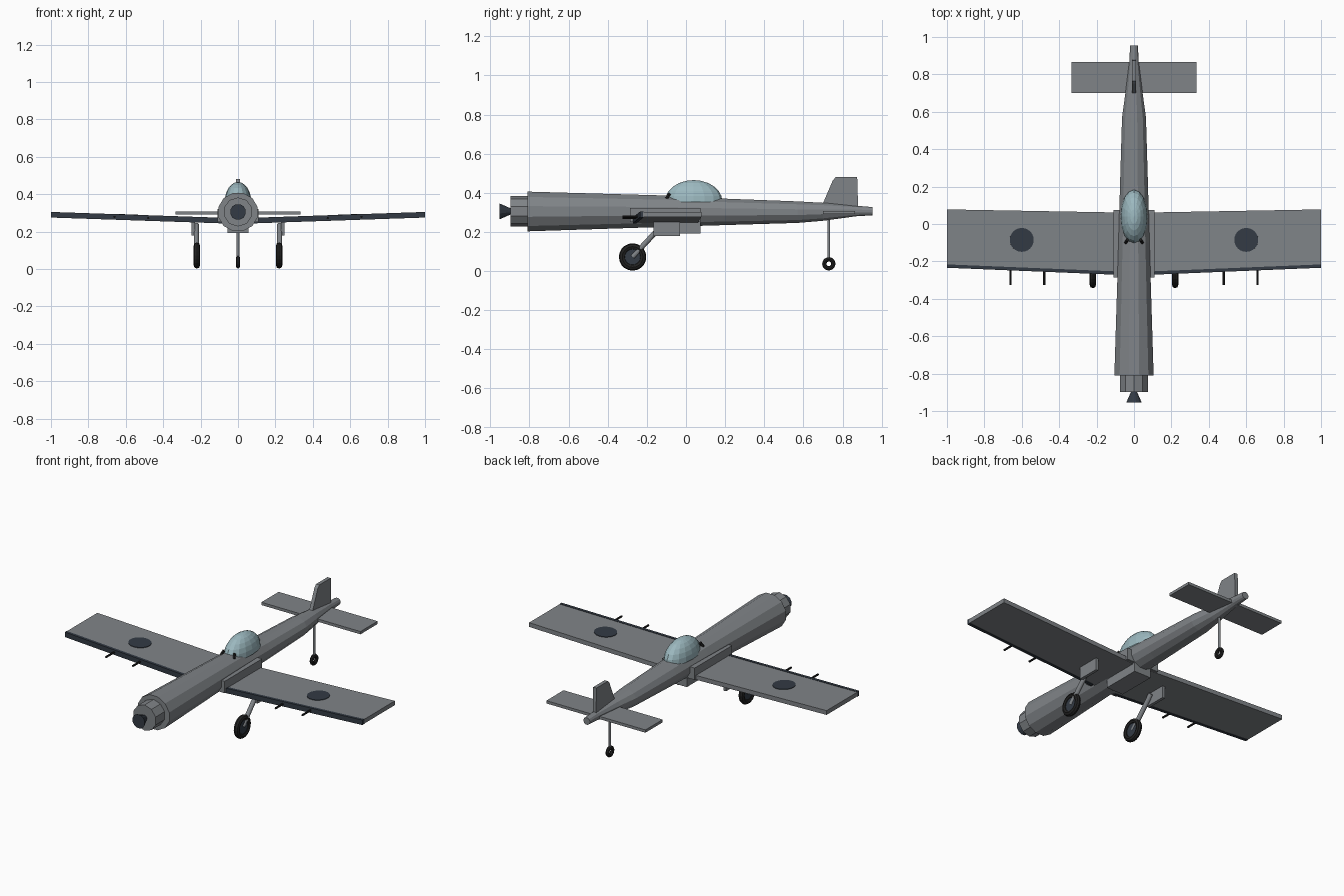
import bpy, bmesh, math
from mathutils import Vector, Matrix

if "Cube" in bpy.data.objects:
    bpy.data.objects.remove(bpy.data.objects["Cube"])


def mat(name, rgb):
    m = bpy.data.materials.new(name)
    m.diffuse_color = (*rgb, 1)
    m.use_nodes = True
    m.node_tree.nodes["Principled BSDF"].inputs["Base Color"].default_value = m.diffuse_color
    return m


GREY = mat("airframe_grey", (0.215, 0.23, 0.245))
NAVY = mat("navy", (0.033, 0.043, 0.058))
BLACK = mat("black", (0.015, 0.015, 0.015))
GLASS = mat("glass", (0.33, 0.48, 0.52))


def finish(name, bm, material=GREY):
    bmesh.ops.recalc_face_normals(bm, faces=bm.faces)
    me = bpy.data.meshes.new(name)
    bm.to_mesh(me)
    bm.free()
    ob = bpy.data.objects.new(name, me)
    bpy.context.collection.objects.link(ob)
    me.materials.append(material)
    return ob


def loft(name, rings, material=GREY):
    """Skin a list of equal-length point loops and cap both ends."""
    bm = bmesh.new()
    loops = [[bm.verts.new(p) for p in r] for r in rings]
    n = len(loops[0])
    for a, b in zip(loops, loops[1:]):
        for i in range(n):
            j = (i + 1) % n
            bm.faces.new((a[i], a[j], b[j], b[i]))
    bm.faces.new(loops[0])
    bm.faces.new(loops[-1])
    return finish(name, bm, material)


def ring(y, rx, z0, z1, n=12):
    zc, rz = (z0 + z1) / 2, (z1 - z0) / 2
    k = 1 / math.cos(math.pi / n)
    return [(rx * k * math.cos(a), y, zc + rz * k * math.sin(a))
            for a in ((i + 0.5) * math.tau / n for i in range(n))]


def box(name, x0, x1, y0, y1, z0, z1, material=GREY):
    return loft(name, [[(x0, y, z0), (x1, y, z0), (x1, y, z1), (x0, y, z1)]
                       for y in (y0, y1)], material)


def rod(name, p, q, r, material=GREY, n=12):
    p, q = Vector(p), Vector(q)
    bm = bmesh.new()
    rot = (q - p).to_track_quat('Z', 'Y').to_matrix().to_4x4()
    bmesh.ops.create_cone(bm, cap_ends=True, segments=n, radius1=r, radius2=r,
                          depth=(q - p).length, matrix=Matrix.Translation((p + q) / 2) @ rot)
    return finish(name, bm, material)


def tyre(name, x, y, z, major, minor):
    rings = []
    bm = bmesh.new()
    for i in range(20):
        a = i * math.tau / 20
        rings.append([])
        for j in range(8):
            b = j * math.tau / 8
            r = major + minor * math.cos(b)
            rings[-1].append(bm.verts.new((x + minor * math.sin(b),
                                           y + r * math.cos(a), z + r * math.sin(a))))
    for i in range(20):
        for j in range(8):
            a, b, k = rings[i], rings[(i + 1) % 20], (j + 1) % 8
            bm.faces.new((a[j], a[k], b[k], b[j]))
    return finish(name, bm, BLACK)


# Fuselage and nose
loft("fuselage", [ring(*s) for s in (
    (-0.81, 0.105, 0.203, 0.406), (-0.1, 0.083, 0.226, 0.386),
    (0.2, 0.075, 0.235, 0.37), (0.57, 0.064, 0.246, 0.356),
    (0.70, 0.046, 0.257, 0.349), (0.87, 0.025, 0.28, 0.334),
    (0.954, 0.021, 0.285, 0.327))])
loft("cowl_ring", [ring(y, 0.074, 0.231, 0.379, 10) for y in (-0.897, -0.8)])
loft("spinner", [ring(-0.954, 0.041, 0.264, 0.346), ring(-0.89, 0.013, 0.292, 0.318)], NAVY)

# Canopy and windscreen frame
bm = bmesh.new()
bmesh.ops.create_uvsphere(bm, u_segments=16, v_segments=12, radius=1,
                          matrix=Matrix.Translation((0, 0.039, 0.355))
                          @ Matrix.Diagonal((0.072, 0.147, 0.11, 1)))
bmesh.ops.bisect_plane(bm, geom=bm.verts[:] + bm.edges[:] + bm.faces[:],
                       plane_co=(0, 0, 0.352), plane_no=(0, 0, 1), clear_inner=True)
finish("canopy", bm, GLASS)
for s in (-1, 1):
    rod("gunsight", (s * 0.045, -0.1, 0.37), (s * 0.035, -0.085, 0.395), 0.009, BLACK, 6)

# Wing centre section and belly scoop
box("wing_root_fairing", -0.11, 0.11, -0.285, 0.074, 0.25, 0.322)
box("belly_scoop", -0.057, 0.057, -0.165, 0.074, 0.192, 0.25)


def wing_section(x, s, y0, y1, pad=0.0):
    z0, z1 = 0.243 + 0.034 * x - pad, 0.269 + 0.034 * x + pad
    return [(s * x, y0, z0), (s * x, y1, z0), (s * x, y1, z1), (s * x, y0, z1)]


for s in (-1, 1):
    # Wing with dark leading edge
    loft("wing", [wing_section(0, s, -0.262, 0.06), wing_section(1, s, -0.22, 0.078)])
    loft("leading_edge", [wing_section(0.08, s, -0.272, -0.254, 0.002),
                          wing_section(1, s, -0.234, -0.216, 0.002)], NAVY)
    # Round marking
    bm = bmesh.new()
    bmesh.ops.create_cone(bm, cap_ends=True, segments=24, radius1=0.064, radius2=0.064,
                          depth=0.006, matrix=Matrix.Translation((s * 0.6, -0.085, 0.2895))
                          @ Matrix.Rotation(-s * math.atan(0.034), 4, 'Y'))
    finish("wing_roundel", bm, NAVY)
    # Gun barrels
    for x in (0.48, 0.66):
        z = 0.256 + 0.034 * x
        rod("gun_barrel", (s * x, -0.325, z), (s * x, -0.2, z), 0.006, BLACK, 8)
    # Main landing gear
    box("gear_door", s * 0.23, s * 0.248, -0.165, -0.03, 0.178, 0.255)
    rod("gear_strut", (s * 0.222, -0.273, 0.072), (s * 0.222, -0.12, 0.237), 0.0135)
    tyre("main_wheel", s * 0.22, -0.273, 0.072, 0.053, 0.017)
    rod("wheel_hub", (s * 0.22 - 0.009, -0.273, 0.072), (s * 0.22 + 0.009, -0.273, 0.072),
        0.04, NAVY, 16)

# Tail surfaces
box("tailplane", -0.333, 0.333, 0.70, 0.865, 0.291, 0.308)
loft("fin", [[(x, 0.693, 0.33), (x, 0.88, 0.315), (x, 0.875, 0.48), (x, 0.765, 0.48),
              (x, 0.75, 0.463)] for x in (-0.011, 0.011)])

# Tail wheel
rod("tail_strut", (0, 0.73, 0.055), (0, 0.73, 0.29), 0.007)
tyre("tail_wheel", 0, 0.73, 0.037, 0.023, 0.011)
